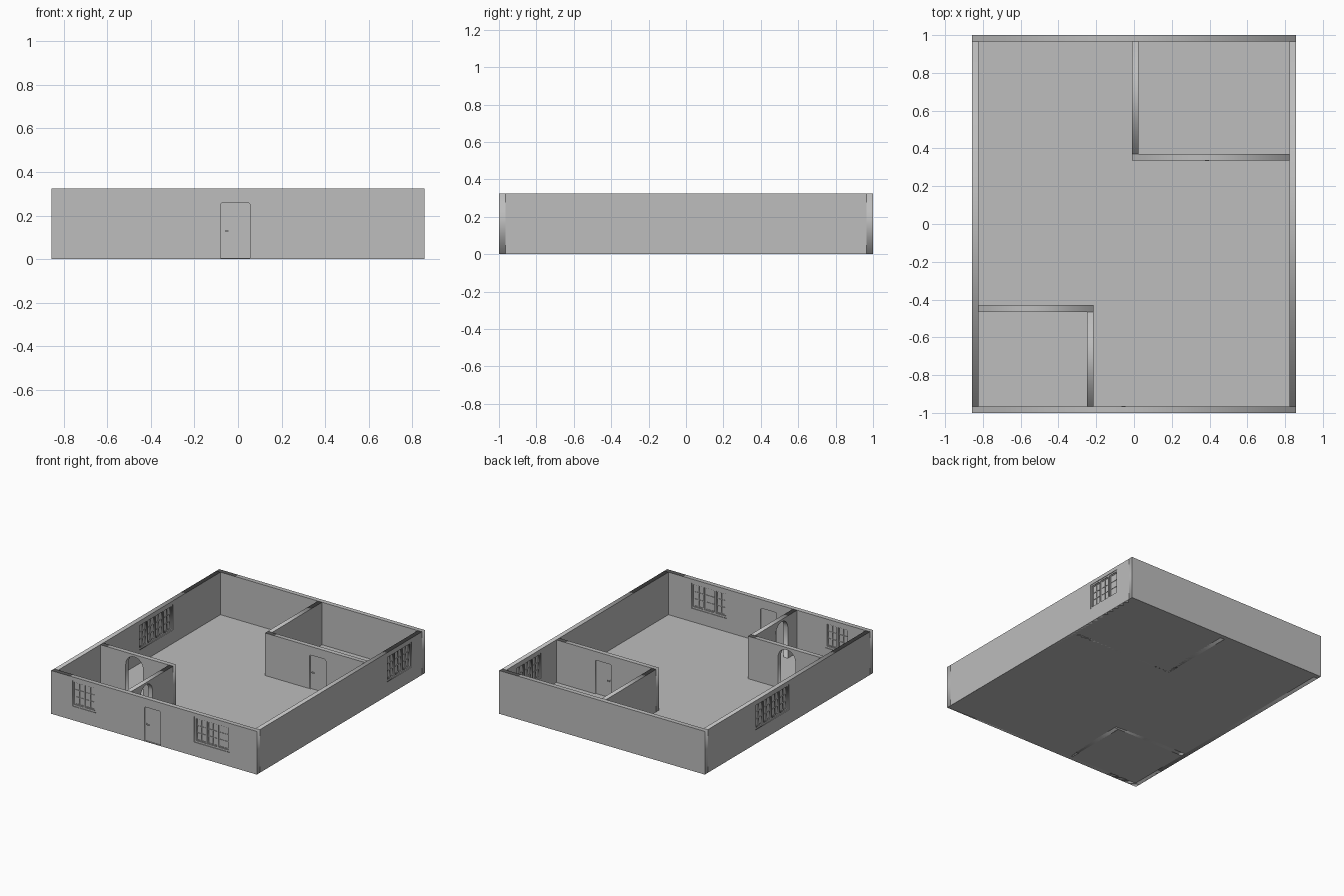
import bpy, math
from mathutils import Matrix, Vector

if "Cube" in bpy.data.objects:
    bpy.data.objects.remove(bpy.data.objects["Cube"])

H, FLOOR, T = 0.325, 0.005, 0.035      # wall height, floor top, wall thickness
X, Y = 0.857, 1.0                      # outer half sizes

grey = bpy.data.materials.new("plaster_grey")
grey.diffuse_color = (0.51, 0.51, 0.51, 1)
grey.use_nodes = True
grey.node_tree.nodes["Principled BSDF"].inputs["Base Color"].default_value = grey.diffuse_color


def rect(u0, u1, z0, z1):
    return [(u0, z0), (u1, z0), (u1, z1), (u0, z1)]


def round_top(u0, u1, z1, r, steps):
    """Upright opening profile from the floor, top corners rounded by r."""
    pts = [(u0, FLOOR), (u1, FLOOR)]
    for cx, start in ((u1 - r, 0), (u0 + r, 90)):
        for i in range(steps + 1):
            if r * 2 >= u1 - u0 - 1e-6 and start == 90 and i == 0:
                continue               # full arch: shared crown point
            a = math.radians(start + 90 * i / steps)
            pts.append((cx + r * math.cos(a), z1 - r + r * math.sin(a)))
    return pts


def plane_x(y):
    """Local (u, v, w) -> world for a wall running along x."""
    return Matrix(((1, 0, 0, 0), (0, 0, -1, y), (0, 1, 0, 0), (0, 0, 0, 1)))


def plane_y(x):
    """Local (u, v, w) -> world for a wall running along y."""
    return Matrix(((0, 0, 1, x), (1, 0, 0, 0), (0, 1, 0, 0), (0, 0, 0, 1)))


def panel(name, mat, loops, depth):
    """Flat profile with holes, given thickness, placed upright."""
    cu = bpy.data.curves.new(name + "_profile", 'CURVE')
    cu.dimensions, cu.fill_mode, cu.extrude = '2D', 'BOTH', depth / 2
    for pts in loops:
        sp = cu.splines.new('POLY')
        sp.points.add(len(pts) - 1)
        for p, (u, v) in zip(sp.points, pts):
            p.co = (u, v, 0, 1)
        sp.use_cyclic_u = True
    tmp = bpy.data.objects.new(name + "_tmp", cu)
    bpy.context.scene.collection.objects.link(tmp)
    bpy.context.view_layer.update()
    dg = bpy.context.evaluated_depsgraph_get()
    me = bpy.data.meshes.new_from_object(tmp.evaluated_get(dg))
    bpy.data.objects.remove(tmp)
    me.transform(mat)
    me.materials.clear()
    me.materials.append(grey)
    ob = bpy.data.objects.new(name, me)
    bpy.context.scene.collection.objects.link(ob)
    return ob


def box(name, lo, hi):
    lo, hi = Vector(lo), Vector(hi)
    bpy.ops.mesh.primitive_cube_add(size=1, location=(lo + hi) / 2)
    ob = bpy.context.object
    ob.name = name
    ob.scale = hi - lo
    ob.data.materials.append(grey)


def window(name, mat, u0, u1, z0, z1, n):
    """Frame with n sashes, each with a 2 x 3 grid of bars over glass."""
    f, bar = 0.011, 0.004
    w = (u1 - u0 - f * (n + 1)) / n
    panes = [(u0 + f + i * (w + f), u0 + f + i * (w + f) + w) for i in range(n)]
    b, t = z0 + f + 0.003, z1 - f
    panel(name + "_frame", mat, [rect(u0, u1, z0, z1)] +
          [rect(a, c, b, t) for a, c in panes], 0.026)
    for i, (a, c) in enumerate(panes):
        s = 0.006
        cw = (c - a - 2 * s - bar) / 2
        ch = (t - b - 2 * s - 2 * bar) / 3
        holes = []
        for col in range(2):
            for row in range(3):
                hu, hz = a + s + col * (cw + bar), b + s + row * (ch + bar)
                holes.append(rect(hu, hu + cw, hz, hz + ch))
        panel(f"{name}_sash_{i + 1}", mat, [rect(a, c, b, t)] + holes, 0.014)
    panel(name + "_glass", mat, [rect(u0 + f / 2, u1 - f / 2, z0 + f / 2, z1 - f / 2)], 0.006)


def door(name, mat, u0, u1):
    """Door leaf with a lever handle on both faces."""
    panel(name + "_leaf", mat, [round_top(u0, u1, 0.26, 0.012, 4)], 0.019)
    panel(name + "_handle", mat, [rect(u0 + 0.015, u0 + 0.036, 0.127, 0.132)], 0.036)
    panel(name + "_lock_plate", mat, [rect(u0 + 0.014, u0 + 0.021, 0.122, 0.137)], 0.023)


# Floor slab
box("floor", (-X + 0.001, -Y + 0.001, 0), (X - 0.001, Y - 0.001, FLOOR))

# Planes of each wall, measured at mid thickness
front, back = plane_x(-Y + T / 2), plane_x(Y - T / 2)
left, right = plane_y(-X + T / 2), plane_y(X - T / 2)
store_front, store_side = plane_x(0.3525), plane_y(0.0075)
hall_back, hall_side = plane_x(-0.4475), plane_y(-0.2325)

ZW = (0.105, 0.297)                    # window sill and head
win_front_a = (-0.68, -0.485, *ZW)
win_front_b = (0.335, 0.63, *ZW)
win_right = (0.55, 0.84, *ZW)
win_left = (0.0, 0.398, *ZW)
door_front, door_store = (-0.08, 0.055), (0.362, 0.497)


def door_hole(d):
    return round_top(*d, 0.26, 0.012, 4)


# Outer walls
panel("front_wall", front, [rect(-X, X, 0, H), rect(*win_front_a),
                            rect(*win_front_b), door_hole(door_front)], T)
panel("back_wall", back, [rect(-X, X, 0, H)], T)
panel("left_wall", left, [rect(-Y + T, Y - T, 0, H), rect(*win_left)], T)
panel("right_wall", right, [rect(-Y + T, Y - T, 0, H), rect(*win_right)], T)

# Back right room
panel("back_room_front_wall", store_front,
      [rect(-0.01, X - T, 0, H), door_hole(door_store)], T)
panel("back_room_side_wall", store_side, [rect(0.37, Y - T, 0, H)], T)

# Front left room with two arched openings
panel("front_room_back_wall", hall_back,
      [rect(-X + T, -0.215, 0, H), round_top(-0.61, -0.466, 0.308, 0.072, 8)], T)
panel("front_room_side_wall", hall_side,
      [rect(-Y + T, -0.465, 0, H), round_top(-0.855, -0.711, 0.308, 0.072, 8)], T)

# Windows
window("front_left_window", front, *win_front_a, 2)
window("front_right_window", front, *win_front_b, 3)
window("right_window", right, *win_right, 3)
window("left_window", left, *win_left, 4)

# Doors
door("front_door", front, *door_front)
door("back_room_door", store_front, *door_store)
